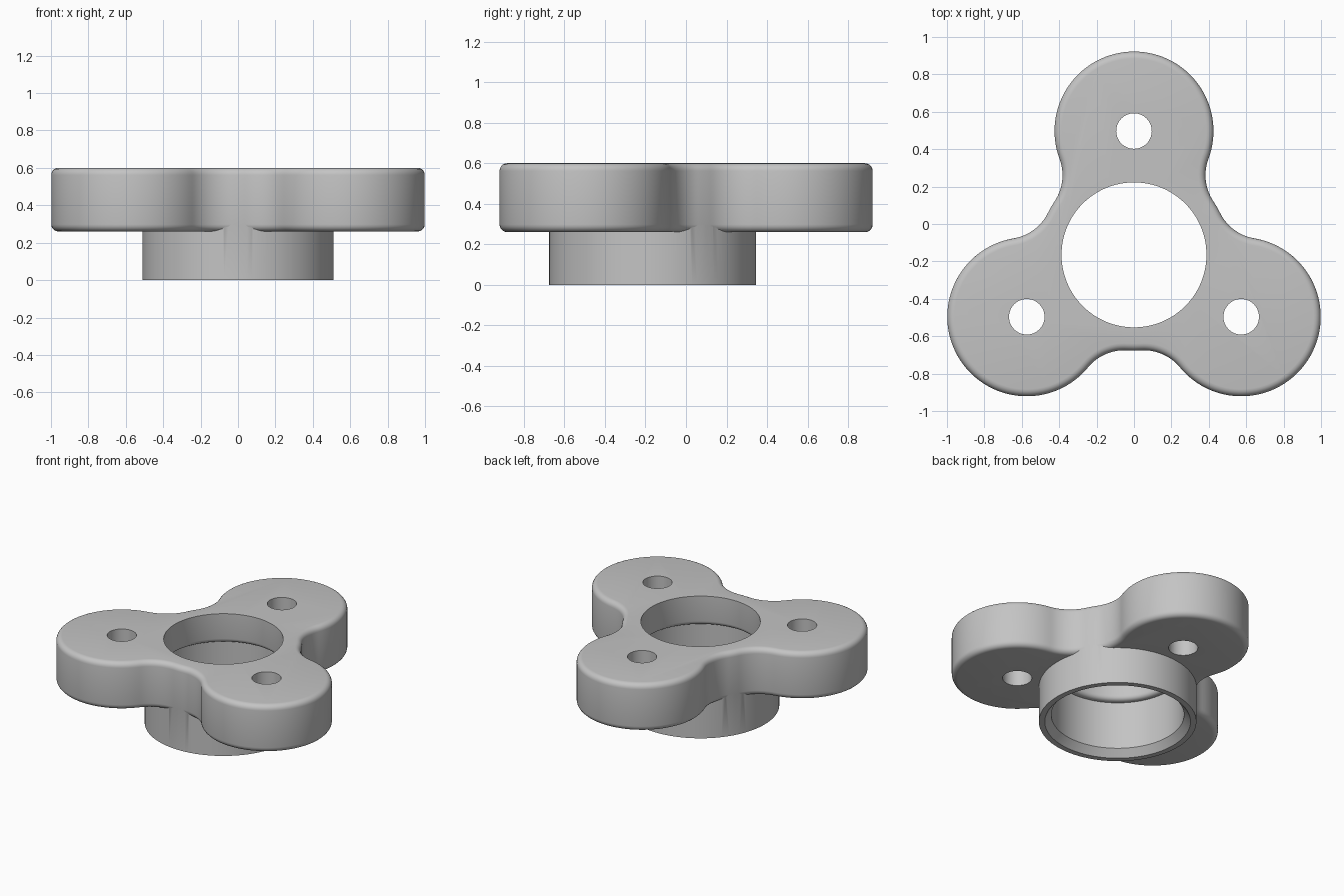
import bpy, bmesh
from math import atan2, cos, sin, sqrt, pi, radians
from mathutils import Vector, Matrix

if "Cube" in bpy.data.objects:
    bpy.data.objects.remove(bpy.data.objects["Cube"])

HUB = Vector((0, -0.165, 0))
ARM, LOBE_R, HUB_R, FILLET = 0.662, 0.425, 0.512, 0.25
BOTTOM, TOP = 0.26, 0.60

steel = bpy.data.materials.new("light grey")
steel.use_nodes = True
colour = (0.55, 0.55, 0.55, 1)
steel.diffuse_color = colour
steel.node_tree.nodes["Principled BSDF"].inputs["Base Color"].default_value = colour


def make_object(name, bm):
    bmesh.ops.recalc_face_normals(bm, faces=bm.faces)
    mesh = bpy.data.meshes.new(name)
    bm.to_mesh(mesh)
    bm.free()
    mesh.materials.append(steel)
    obj = bpy.data.objects.new(name, mesh)
    bpy.context.collection.objects.link(obj)
    return obj


def arc(centre, radius, start, end, steps):
    return [centre + radius * Vector((cos(a), sin(a), 0))
            for a in (start + (end - start) * i / steps for i in range(steps + 1))]


def revolve(name, profile, centre, steps=128):
    """Closed solid from a radius/height profile that starts and ends on the axis."""
    bm = bmesh.new()
    verts = [bm.verts.new((r, 0, z)) for r, z in profile]
    edges = [bm.edges.new(pair) for pair in zip(verts, verts[1:])]
    bmesh.ops.spin(bm, geom=verts + edges, axis=(0, 0, 1), cent=(0, 0, 0),
                   angle=2 * pi, steps=steps)
    bmesh.ops.remove_doubles(bm, verts=bm.verts, dist=1e-5)
    bmesh.ops.translate(bm, verts=bm.verts, vec=centre)
    return make_object(name, bm)


def combine(target, tool, operation):
    mod = target.modifiers.new(operation.lower(), "BOOLEAN")
    mod.operation, mod.object, mod.solver = operation, tool, "EXACT"
    bpy.context.view_layer.objects.active = target
    bpy.ops.object.modifier_apply(modifier=mod.name)
    bpy.data.objects.remove(tool)


# Outline of one arm: concave fillet, round lobe, concave fillet, waist point
a, b = HUB_R + FILLET, LOBE_R + FILLET
fx = (ARM**2 + a**2 - b**2) / (2 * ARM)
fy = sqrt(a**2 - fx**2)
hub_angle = atan2(fy, -fx)
lobe_angle = atan2(fy, ARM - fx)
lobe = Vector((ARM, 0, 0))
arm = arc(Vector((fx, -fy, 0)), FILLET, hub_angle, lobe_angle, 14)
arm += arc(lobe, LOBE_R, lobe_angle - pi, pi - lobe_angle, 64)[1:-1]
arm += arc(Vector((fx, fy, 0)), FILLET, -lobe_angle, -hub_angle, 14)
arm.append(HUB_R * Vector((cos(pi / 3), sin(pi / 3), 0)))
turns = [Matrix.Rotation(radians(90 + 120 * k), 3, "Z") for k in range(3)]

# Three lobed plate with rounded rims
bm = bmesh.new()
base = bm.faces.new([bm.verts.new(HUB + t @ p + Vector((0, 0, BOTTOM)))
                     for t in turns for p in arm])
raised = bmesh.ops.extrude_face_region(bm, geom=[base], use_keep_orig=True)["geom"]
bmesh.ops.translate(bm, verts=[v for v in raised if isinstance(v, bmesh.types.BMVert)],
                    vec=(0, 0, TOP - BOTTOM))
body = make_object("three_lobed_hub", bm)
body.select_set(True)
bpy.context.view_layer.objects.active = body
bevel = body.modifiers.new("rounded_rims", "BEVEL")
bevel.width, bevel.segments, bevel.limit_method = 0.038, 5, "ANGLE"
bevel.angle_limit = radians(45)
bpy.ops.object.modifier_apply(modifier=bevel.name)

# Collar below the plate
R = HUB_R - 0.001
collar = revolve("collar", [(0, 0), (R, 0), (R, 0.5), (0, 0.5)], HUB)
combine(body, collar, "UNION")

# Stepped bore: chamfered mouth, wide seat, rounded ledge, narrower top opening
ledge = [(0.4175 - 0.03 * sin(t), 0.39 + 0.03 * (1 - cos(t)))
         for t in (pi / 2 * i / 4 for i in range(5))]
bore = revolve("bore_cutter",
               [(0, -0.05), (0.473, -0.05), (0.473, 0), (0.431, 0.05), (0.431, 0.39)]
               + ledge + [(0.3875, 0.7), (0, 0.7)], HUB)
combine(body, bore, "DIFFERENCE")

# Bolt hole through each lobe
for t in turns:
    hole = revolve("hole_cutter", [(0, 0.1), (0.095, 0.1), (0.095, 0.8), (0, 0.8)],
                   HUB + t @ lobe, 48)
    combine(body, hole, "DIFFERENCE")

bpy.ops.object.shade_smooth_by_angle(angle=radians(30))
